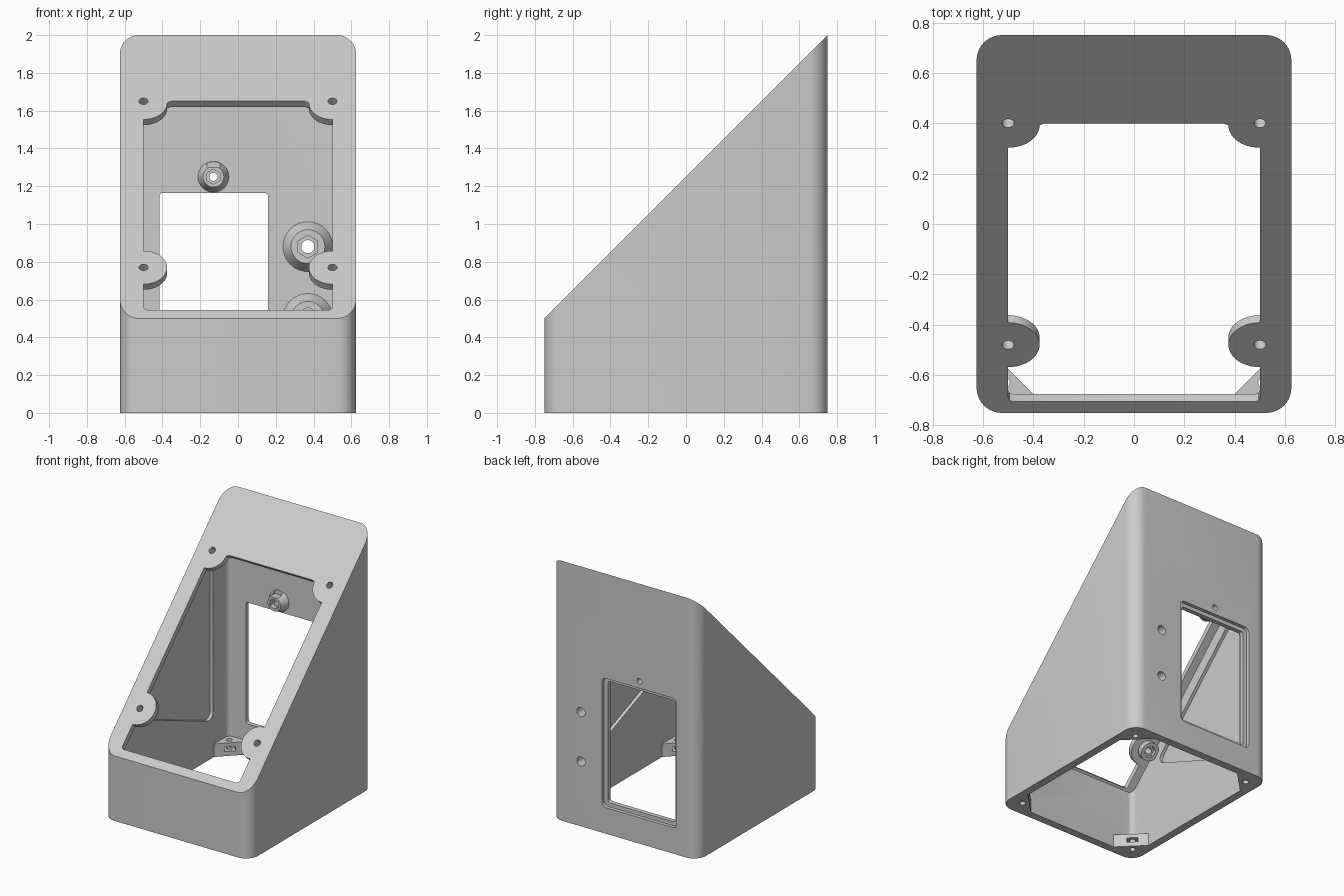
import bpy, bmesh, math
from math import pi, sin, cos, radians
from mathutils import Matrix, Vector

cube = bpy.data.objects.get("Cube")
if cube:
    bpy.data.objects.remove(cube, do_unlink=True)

HALF_X, HALF_Y, WALL = 0.625, 0.75, 0.062
PLATE = 0.042
ROOT2 = math.sqrt(2)

grey = bpy.data.materials.new("light grey plastic")
grey.use_nodes = True
grey.diffuse_color = (0.6, 0.6, 0.6, 1)
grey.node_tree.nodes["Principled BSDF"].inputs["Base Color"].default_value = (0.6, 0.6, 0.6, 1)


def frame(x_axis, y_axis, origin):
    """Working plane: local z is the plane's normal."""
    x, y = Vector(x_axis).normalized(), Vector(y_axis).normalized()
    m = Matrix((x, y, x.cross(y))).transposed().to_4x4()
    return Matrix.Translation(origin) @ m


FLOOR = Matrix.Identity(4)
SLOPE = frame((1, 0, 0), (0, 1, 1), (0, 0, 1.25))
BACK = frame((1, 0, 0), (0, 0, 1), (0, HALF_Y - WALL, 0))   # normal points inside
SIDE = frame((0, 1, 0), (0, 0, 1), (0, 0, 0))


def rounded(points, r, steps=8):
    """Fillet every corner of a convex polygon."""
    pts, out = [Vector(p) for p in points], []
    for i, p in enumerate(pts):
        u, v = (pts[i - 1] - p).normalized(), (pts[(i + 1) % len(pts)] - p).normalized()
        half = u.angle(v) / 2
        c = p + (u + v).normalized() * r / sin(half)
        a = (p + u * r / math.tan(half) - c).normalized()
        b = (p + v * r / math.tan(half) - c).normalized()
        sweep = a.angle(b)
        for k in range(steps + 1):
            t = sweep * k / steps
            out.append(c + (a * sin(sweep - t) + b * sin(t)) * r / sin(sweep))
    return out


def rect(x0, x1, y0, y1):
    return [(x0, y0), (x1, y0), (x1, y1), (x0, y1)]


def arc(cx, cy, r, a0, a1, steps=16):
    angles = [radians(a0 + (a1 - a0) * k / steps) for k in range(steps + 1)]
    return [(cx + r * cos(a), cy + r * sin(a)) for a in angles]


def to_object(name, bm):
    bmesh.ops.recalc_face_normals(bm, faces=bm.faces)
    mesh = bpy.data.meshes.new(name)
    bm.to_mesh(mesh)
    bm.free()
    mesh.materials.append(grey)
    obj = bpy.data.objects.new(name, mesh)
    bpy.context.scene.collection.objects.link(obj)
    return obj


def prism(name, points, plane, d0, d1, roof=None):
    """Extrude a profile along the plane normal; roof trims it to z = y + roof."""
    bm = bmesh.new()
    face = bm.faces.new([bm.verts.new((p[0], p[1], d0)) for p in points])
    top = bmesh.ops.extrude_face_region(bm, geom=[face], use_keep_orig=True)["geom"]
    bmesh.ops.translate(bm, vec=(0, 0, d1 - d0),
                        verts=[g for g in top if isinstance(g, bmesh.types.BMVert)])
    bm.transform(plane)
    if roof is not None:
        cut = bmesh.ops.bisect_plane(bm, geom=bm.verts[:] + bm.edges[:] + bm.faces[:],
                                     plane_co=(0, 0, roof), plane_no=(0, -1, 1), clear_outer=True)
        bmesh.ops.edgeloop_fill(bm, edges=[g for g in cut["geom_cut"]
                                           if isinstance(g, bmesh.types.BMEdge)])
    return to_object(name, bm)


def post(name, x, y, r0, r1, plane, d0, d1, sides=32):
    """Cylinder, cone or hexagon standing on a plane."""
    bm = bmesh.new()
    place = plane @ Matrix.Translation((x, y, (d0 + d1) / 2))
    bmesh.ops.create_cone(bm, cap_ends=True, segments=sides, radius1=r0, radius2=r1,
                          depth=d1 - d0, matrix=place)
    return to_object(name, bm)


def combine(target, tool, operation="DIFFERENCE"):
    mod = target.modifiers.new(tool.name, "BOOLEAN")
    mod.operation, mod.solver, mod.object = operation, "EXACT", tool
    bpy.context.view_layer.objects.active = target
    bpy.ops.object.modifier_apply(modifier=mod.name)
    bpy.data.objects.remove(tool, do_unlink=True)


# Outer wedge and its hollow, open at the bottom
body = prism("sloped_enclosure", rounded(rect(-HALF_X, HALF_X, -HALF_Y, HALF_Y), 0.1, 10),
             FLOOR, 0, 2.2, 1.25)
ix, iy = HALF_X - WALL, HALF_Y - WALL
combine(body, prism("cavity", rounded(rect(-ix, ix, -iy, iy), 0.04), FLOOR,
                    -0.1, 2.2, 1.25 - PLATE * ROOT2))

# Opening in the sloped face, with round screw tabs left standing
top_s, low_s, end_s = 0.4 * ROOT2, -0.48 * ROOT2, -0.705 * ROOT2
half = [(0.355, top_s)] + arc(0.5, top_s - 0.012, 0.125, 180, 270)
half += arc(0.5, low_s, 0.125, 90, 270, 24)
half += [(0.5, end_s + 0.02), (0.494, end_s + 0.006), (0.48, end_s)]
outline = half + [(-x, s) for x, s in reversed(half)]
combine(body, prism("screen_opening", outline, SLOPE, -PLATE - 0.004, 0.1))

# Shallow pockets inside both side walls, split by a diagonal rib
upper_pocket = [(0.5, 0.28), (0.5, 1.56), (-0.42, 0.64)]
lower_pocket = [(-0.58, 0.18), (0.08, 0.18), (0.18, 0.27), (-0.58, 0.56)]
for side in (-1, 1):
    x0, x1 = sorted((side * 0.5, side * 0.588))
    combine(body, prism("upper_pocket", rounded(upper_pocket, 0.05), SIDE, x0, x1))
    combine(body, prism("lower_pocket", rounded(lower_pocket, 0.04), SIDE, x0, x1))

# Screw bosses under the tabs
for side in (-1, 1):
    for s in (top_s, low_s):
        x = side * 0.5
        combine(body, post("tab_boss", x, s, 0.07, 0.07, SLOPE, -0.09, -0.02), "UNION")
        combine(body, post("tab_nut", x, s, 0.045, 0.045, SLOPE, -0.12, -0.065, 6))
        combine(body, post("tab_hole", x, s, 0.024, 0.024, SLOPE, -0.1, 0.05, 20))

# Corner gussets at the base, with screw holes and nut slots
for sx in (-1, 1):
    for sy in (-1, 1):
        tri = [(sx * x, sy * y) for x, y in ((0.58, 0.495), (0.58, 0.71), (0.365, 0.71))]
        combine(body, prism("corner_gusset", tri, FLOOR, 0, 0.1), "UNION")
        combine(body, post("base_hole", sx * 0.515, sy * 0.63, 0.022, 0.022, FLOOR, -0.05, 0.15, 20))
        turn = Matrix.Translation((sx * 0.5, sy * 0.61, 0)) @ Matrix.Rotation(sx * sy * pi / 4, 4, "Z")
        combine(body, prism("nut_slot", rect(-0.07, 0.07, -0.04, 0.04), turn, 0.035, 0.07))

# Tapered standoffs on the back wall: x, z, base, top, nut and hole radius
for x, z, base, tip, nut, hole in ((0.37, 0.88, 0.145, 0.09, 0.06, 0.035),
                                   (0.37, 0.5, 0.145, 0.09, 0.06, 0.035),
                                   (-0.13, 1.25, 0.09, 0.055, 0.04, 0.022)):
    combine(body, post("standoff", x, z, base, tip, BACK, -0.02, 0.065), "UNION")
    combine(body, post("standoff_nut", x, z, nut, nut, BACK, 0.03, 0.1, 6))
    combine(body, post("standoff_hole", x, z, hole, hole, BACK, -0.1, 0.1, 24))
combine(body, prism("standoff_notch", rect(-0.165, -0.095, 1.3, 1.36), BACK, 0.005, 0.1))

# Window in the back wall with a stepped rim
combine(body, prism("window", rounded(rect(-0.415, 0.16, 0.23, 1.165), 0.02), BACK, -0.1, 0.1))
combine(body, prism("window_step", rounded(rect(-0.445, 0.19, 0.2, 1.195), 0.035), BACK, -0.1, -0.035))

# Smooth corners, crisp edges
bpy.ops.object.select_all(action="DESELECT")
body.select_set(True)
bpy.context.view_layer.objects.active = body
bpy.ops.object.shade_smooth_by_angle(angle=radians(30))
